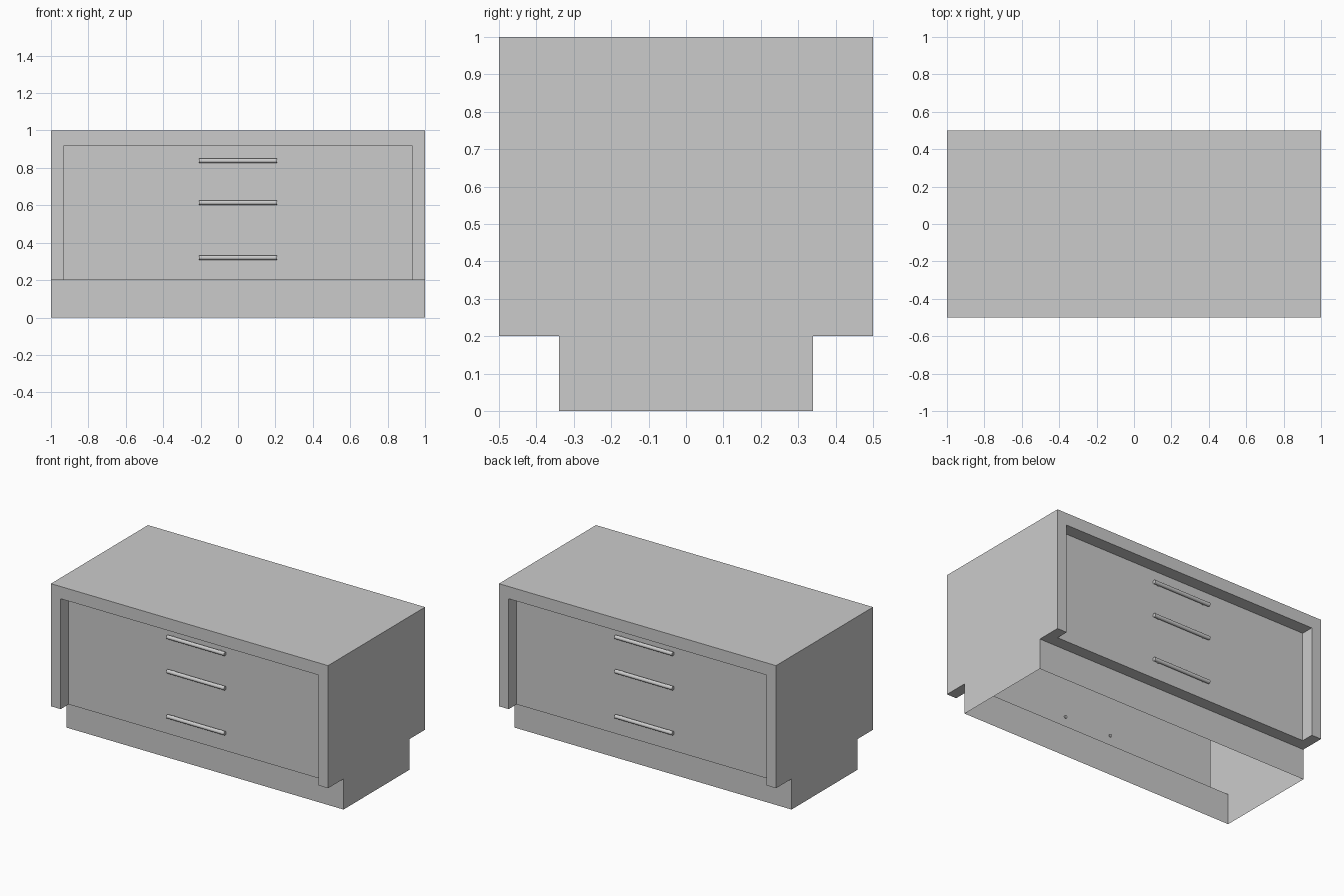
import bpy, bmesh, math
from mathutils import Matrix

if "Cube" in bpy.data.objects:
    bpy.data.objects.remove(bpy.data.objects["Cube"])

W, D, H = 1.0, 0.5, 1.0          # half width, half depth, height
BASE_D, BASE_H = 0.34, 0.20      # plinth half depth and height
RX, RY, RZ = 0.93, 0.418, 0.92   # recess side, panel plane, recess top


def quarter_shell(name, faces):
    """Thin sheet faces for the x>0, y<0 quarter, mirrored to all four."""
    bm = bmesh.new()
    for pts in faces:
        bm.faces.new([bm.verts.new(p) for p in pts])
    bmesh.ops.remove_doubles(bm, verts=bm.verts, dist=1e-5)
    bmesh.ops.recalc_face_normals(bm, faces=bm.faces)
    # open sheets: make sure the normals point outward (to the front, right, or up)
    ref = max(bm.faces, key=lambda f: f.calc_center_median().z - f.calc_center_median().y)
    if ref.normal.z - ref.normal.y < 0:
        bmesh.ops.reverse_faces(bm, faces=bm.faces)
    me = bpy.data.meshes.new(name)
    bm.to_mesh(me)
    bm.free()
    ob = bpy.data.objects.new(name, me)
    bpy.context.collection.objects.link(ob)
    mir = ob.modifiers.new("mirror", 'MIRROR')
    mir.use_axis = (True, True, False)
    dec = ob.modifiers.new("clean_seams", 'DECIMATE')
    dec.decimate_type = 'DISSOLVE'
    dec.angle_limit = math.radians(1)
    return ob


# Hollow cabinet with front and back frames, stepped plinth and open bottom
side = [(0, 0), (-BASE_D, 0), (-BASE_D, BASE_H), (-D, BASE_H), (-D, H), (0, H)]
quarter_shell("cabinet_shell", [
    [(0, 0, H), (0, -D, H), (W, -D, H), (W, 0, H)],                      # top
    [(W, y, z) for y, z in side],                                        # end
    [(0, -D, H), (0, -D, RZ), (RX, -D, RZ), (RX, -D, BASE_H),
     (W, -D, BASE_H), (W, -D, H)],                                       # frame
    [(0, -D, RZ), (0, -RY, RZ), (RX, -RY, RZ), (RX, -D, RZ)],            # recess top
    [(RX, -D, RZ), (RX, -RY, RZ), (RX, -RY, BASE_H), (RX, -D, BASE_H)],  # recess side
    [(0, -RY, BASE_H), (RX, -RY, BASE_H), (RX, -D, BASE_H), (W, -D, BASE_H),
     (W, -BASE_D, BASE_H), (0, -BASE_D, BASE_H)],                        # underside ledge
    [(0, -BASE_D, BASE_H), (W, -BASE_D, BASE_H), (W, -BASE_D, 0), (0, -BASE_D, 0)],  # plinth
])

# Recessed drawer panels, front and back
quarter_shell("drawer_panel", [
    [(0, -RY, BASE_H), (RX, -RY, BASE_H), (RX, -RY, RZ), (0, -RY, RZ)]])


def rod(bm, centre, radius, length, axis):
    rot = Matrix.Rotation(math.pi / 2, 4, 'Y' if axis == 'X' else 'X')
    bmesh.ops.create_cone(bm, cap_ends=True, segments=16, radius1=radius, radius2=radius,
                          depth=length, matrix=Matrix.Translation(centre) @ rot)


def handle(name, z, s):
    """Round bar on two short posts that reach through the panel."""
    bm = bmesh.new()
    rod(bm, (0, s * 0.431, z), 0.0125, 0.416, 'X')
    for x in (-0.17, 0.17):
        rod(bm, (x, s * 0.422, z), 0.010, 0.02, 'Y')
    me = bpy.data.meshes.new(name)
    bm.to_mesh(me)
    bm.free()
    ob = bpy.data.objects.new(name, me)
    bpy.context.collection.objects.link(ob)
    bpy.ops.object.select_all(action='DESELECT')
    ob.select_set(True)
    bpy.context.view_layer.objects.active = ob
    bpy.ops.object.shade_smooth_by_angle(angle=math.radians(35))


# Three handles on each long face
for s, face in ((-1, "front"), (1, "back")):
    for z, row in ((0.838, "top"), (0.614, "middle"), (0.32, "bottom")):
        handle(f"{face}_handle_{row}", z, s)
